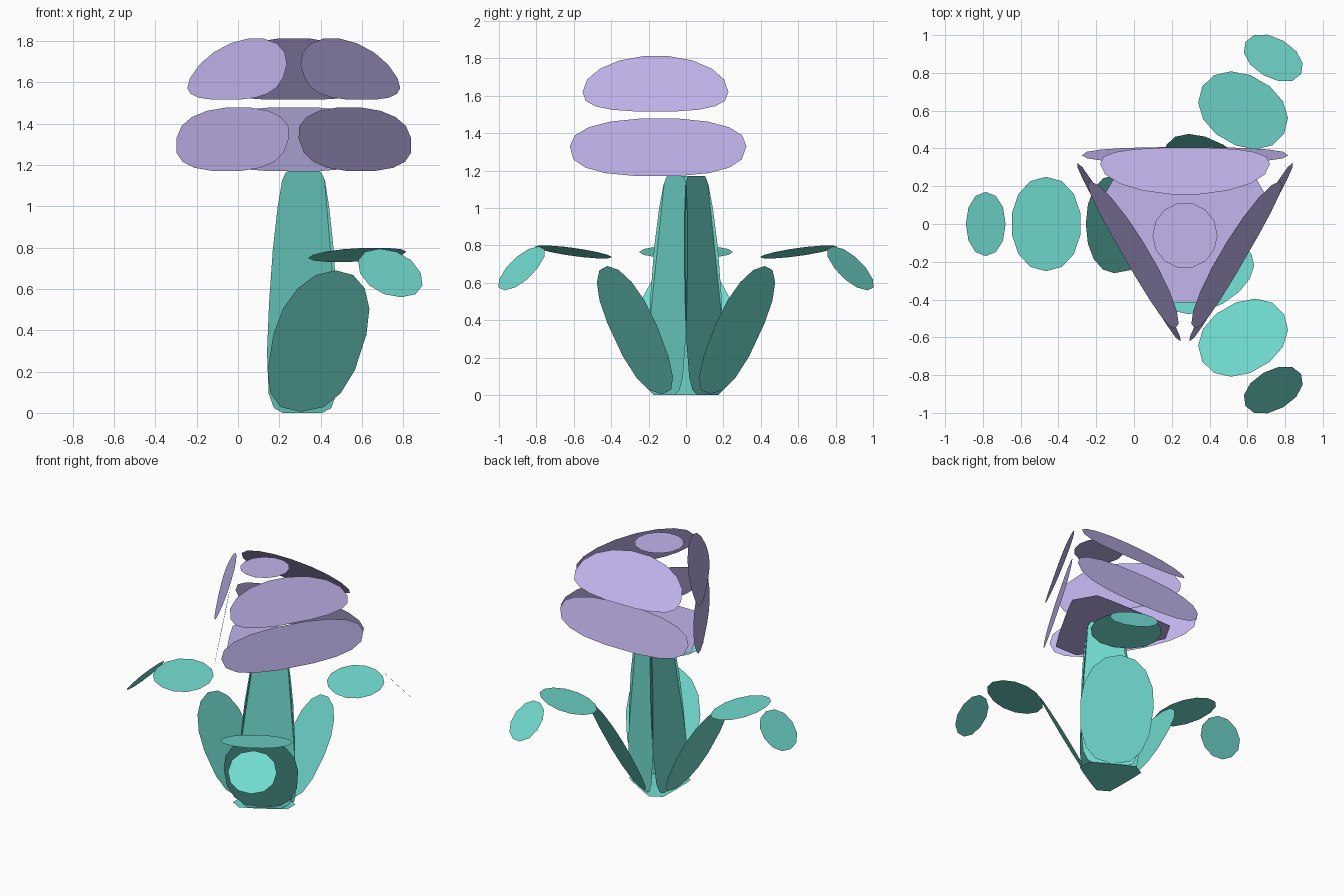
import bpy
from math import sin, cos, pi, radians, copysign

if "Cube" in bpy.data.objects:
    bpy.data.objects.remove(bpy.data.objects["Cube"])


def material(name, color):
    m = bpy.data.materials.new(name)
    m.diffuse_color = color
    m.use_nodes = True
    m.node_tree.nodes["Principled BSDF"].inputs["Base Color"].default_value = m.diffuse_color
    return m


TEAL = material("leaf_teal", (0.17, 0.73, 0.64, 1))
LILAC = material("petal_lilac", (0.54, 0.46, 0.85, 1))


def card(name, points, mat):
    """One flat sheet with a single face."""
    me = bpy.data.meshes.new(name)
    me.from_pydata(points, [], [list(range(len(points)))])
    me.materials.append(mat)
    ob = bpy.data.objects.new(name, me)
    bpy.context.collection.objects.link(ob)
    return ob


def outline(n=16, top=2.0, bottom=2.0, waist=0.0):
    """Rounded outline in -1..1, widest at height 'waist'."""
    pts = []
    for i in range(n):
        t = 2 * pi * i / n
        c, s = cos(t), sin(t)
        e = 2 / (top if s >= 0 else bottom)
        h = copysign(abs(s) ** e, s)
        pts.append((copysign(abs(c) ** e, c),
                    waist + h * (1 - waist if s >= 0 else 1 + waist)))
    return pts


def panel(name, centre, angle, low, high, half, shape, mat, lean=(0, 0)):
    """Sheet facing 'angle', from (distance, z) low to (distance, z) high."""
    ca, sa = cos(radians(angle)), sin(radians(angle))
    pts = []
    for s, h in shape:
        f = (h + 1) / 2
        d = low[0] + (high[0] - low[0]) * f
        z = low[1] + (high[1] - low[1]) * f
        pts.append((centre[0] + d * ca - s * half * sa + lean[0] * h,
                    centre[1] + d * sa + s * half * ca + lean[1] * h, z))
    return card(name, pts, mat)


def rounded_triangle(name, centre, z, r, first, mat):
    """Horizontal sheet with three softened corners."""
    pts = []
    for k in range(3):
        for off, q in ((-32, 0.74), (-12, 0.95), (12, 0.95), (32, 0.74)):
            a = radians(first + 120 * k + off)
            pts.append((centre[0] + r * q * cos(a), centre[1] + r * q * sin(a), z))
    return card(name, pts, mat)


# Stem: three tapering panels, seen as half widths up the height
half_stem = [(0.55, -1), (0.8, -0.96), (0.95, -0.84), (1.0, -0.5), (0.95, -0.1),
             (0.85, 0.35), (0.72, 0.7), (0.6, 0.92), (0.5, 0.985), (0.42, 1)]
stem_shape = half_stem + [(-s, h) for s, h in reversed(half_stem)]
STEM = (0.265, 0)
LEAF = (0.23, 0)

for i, a in enumerate((180, 300, 60)):
    panel(f"stem_panel_{i}", STEM, a, (0.135, 0), (0.065, 1.172), 0.2,
          stem_shape, TEAL, lean=(0.02, 0))
    # Leaf: rising base, level middle, drooping tip
    panel(f"leaf_base_{i}", LEAF, a, (0.15, 0.005), (0.485, 0.69), 0.26,
          outline(16, 2.1, 2.5, 0.1), TEAL)
    panel(f"leaf_middle_{i}", LEAF, a, (0.51, 0.73), (0.88, 0.8), 0.25,
          outline(14, 2.1, 2.1), TEAL)
    panel(f"leaf_tip_{i}", LEAF, a, (0.91, 0.795), (1.12, 0.56), 0.17,
          outline(12, 2.1, 2.1), TEAL)
rounded_triangle("stem_base", LEAF, 0, 0.24, 0, TEAL)

# Flower: two rings of three petals, a floor and a top cap
for i, a in enumerate((90, 210, 330)):
    panel(f"lower_petal_{i}", (0.27, 0.022), a, (0.375, 1.17), (0.31, 1.48), 0.545,
          outline(18, 2.3, 2.6, 0.03), LILAC, lean=(0, -0.01))
    panel(f"upper_petal_{i}", (0.27, -0.015), a, (0.38, 1.515), (0.21, 1.815), 0.45,
          outline(18, 2.0, 2.7, -0.3), LILAC, lean=(0, -0.04))
rounded_triangle("flower_floor", (0.27, 0.02), 1.168, 0.47, 30, LILAC)
card("flower_cap", [(0.27 + 0.172 * x, -0.06 + 0.175 * y, 1.812)
                    for x, y in outline(14)], LILAC)
